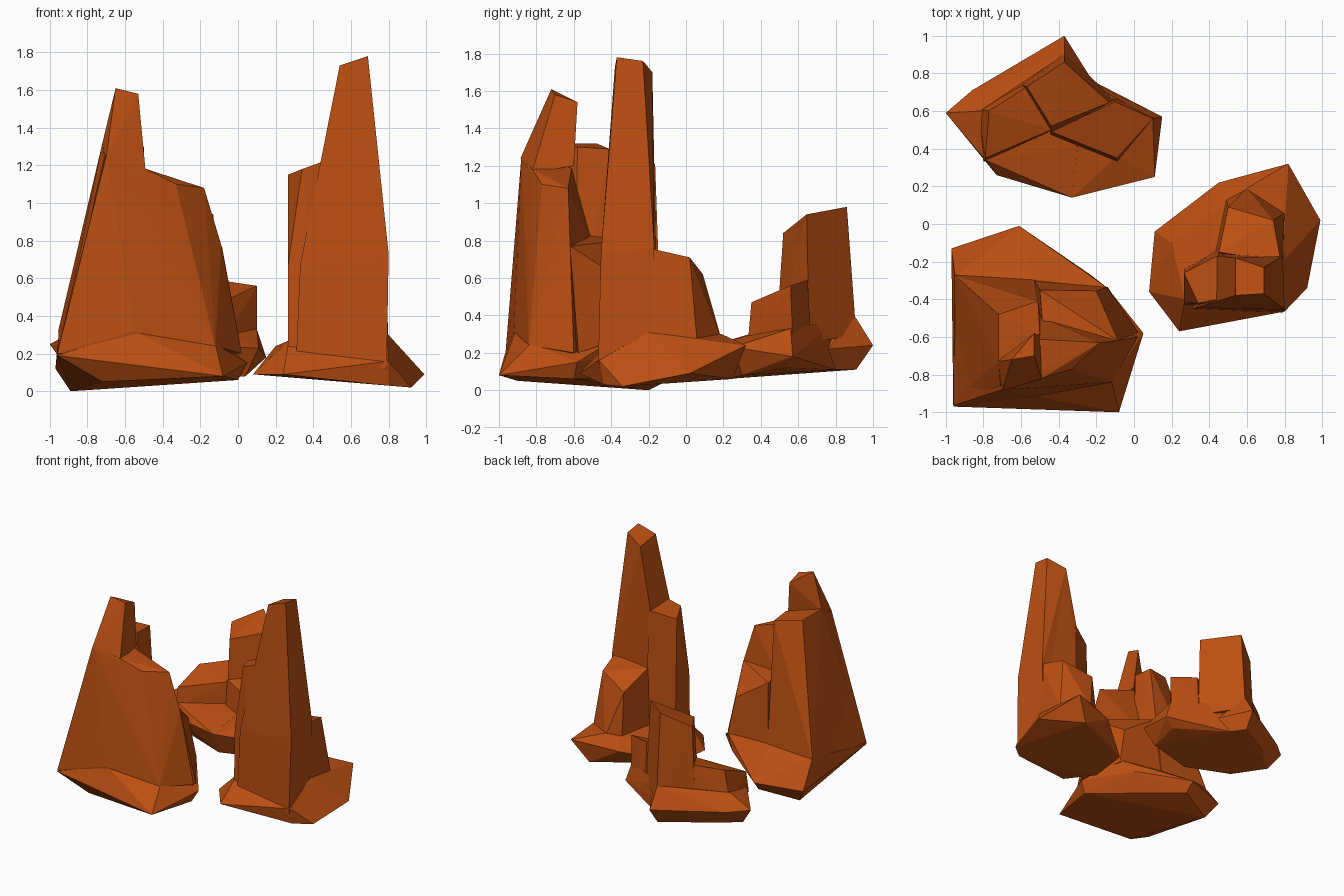
import bpy, bmesh, math

rust = bpy.data.materials.new("rust_orange_rock")
rust.diffuse_color = (0.5, 0.078, 0.006, 1)


def rock(name, *points):
    """Faceted boulder: convex hull of its corner points, coplanar faces merged."""
    bm = bmesh.new()
    for p in points:
        bm.verts.new(p)
    res = bmesh.ops.convex_hull(bm, input=bm.verts[:])
    inner = [g for g in res["geom_interior"] if isinstance(g, bmesh.types.BMVert)]
    bmesh.ops.delete(bm, geom=inner, context='VERTS')
    bmesh.ops.dissolve_limit(bm, angle_limit=math.radians(2),
                             verts=bm.verts[:], edges=bm.edges[:])
    bmesh.ops.recalc_face_normals(bm, faces=bm.faces[:])
    me = bpy.data.meshes.new(name)
    bm.to_mesh(me)
    bm.free()
    me.materials.append(rust)
    ob = bpy.data.objects.new(name, me)
    bpy.context.collection.objects.link(ob)
    return ob


def fuse(name, base, *parts):
    """Weld the boulders of one outcrop into a single solid."""
    for p in parts:
        m = base.modifiers.new("union_" + p.name, 'BOOLEAN')
        m.operation, m.solver, m.object = 'UNION', 'EXACT', p
    dg = bpy.context.evaluated_depsgraph_get()
    solid = bpy.data.meshes.new_from_object(base.evaluated_get(dg))
    base.modifiers.clear()
    base.data = solid
    base.name = solid.name = name
    for p in parts:
        bpy.data.objects.remove(p)


# --- front left outcrop: footing, body, rear shoulder, spire, east step
fuse("front_left_outcrop",
     rock("left_footing",
          (-.89, -.2, 0), (-.72, -.9, .05), (0, -.6, .06), (-.6, -.08, .06),
          (-.96, -.97, .19), (-.08, -1, .08), (.05, -.58, .15), (-.23, -.27, .2),
          (-.61, -.01, .14), (-.97, -.13, .12),
          (-.95, -.28, .33), (-.53, -.3, .33), (-.14, -.34, .3),
          (-.55, -.91, .32), (-.12, -.83, .25)),
     rock("left_body",
          (-.96, -.965, .2), (-.55, -.92, .32), (-.12, -.84, .24), (.02, -.6, .2),
          (-.95, -.3, .3), (-.45, -.55, .25), (-.09, -.62, .78),
          (-.7, -.88, 1.25), (-.49, -.82, 1.18), (-.33, -.77, 1.1),
          (-.18, -.63, 1.08), (-.48, -.6, 1.12), (-.72, -.6, 1.25)),
     rock("left_rear_shoulder",
          (-.955, -.27, .32), (-.53, -.295, .31), (-.95, -.93, .2), (-.48, -.6, .2),
          (-.72, -.48, 1.32), (-.51, -.41, 1.29), (-.5, -.58, 1.3),
          (-.71, -.86, 1.24), (-.72, -.73, 1.32)),
     rock("left_spire",
          (-.7, -.885, 1.24), (-.49, -.825, 1.16), (-.5, -.6, 1.2), (-.725, -.73, 1.3),
          (-.65, -.72, 1.61), (-.53, -.7, 1.58), (-.53, -.58, 1.54)),
     rock("left_east_step",
          (-.53, -.3, .29), (-.14, -.335, .28), (.02, -.575, .2), (-.5, -.65, .2),
          (-.5, -.35, .8), (-.2, -.355, .6), (-.085, -.62, .77), (-.48, -.6, .84)))

# --- right outcrop: footing, tower, side shaft, rear step
fuse("right_outcrop",
     rock("right_footing",
          (.92, -.34, .02), (.8, -.44, .03), (.45, -.46, .06), (.7, .25, .06),
          (.4, .12, .09), (.08, -.36, .09), (.24, -.57, .09), (.11, -.04, .1),
          (.99, .02, .09), (.45, .22, .2), (.82, .32, .24), (.8, -.465, .16),
          (.2, -.1, .24), (.27, -.4, .27), (.5, .15, .28), (.79, -.2, .31),
          (.6, .19, .3)),
     rock("right_tower",
          (.31, -.45, .2), (.79, -.47, .12), (.79, -.17, .2), (.43, -.15, .2),
          (.33, -.445, .67), (.8, -.455, .73), (.79, -.17, .76), (.44, -.16, .75),
          (.43, -.41, 1.22), (.44, -.17, 1.2),
          (.54, -.38, 1.73), (.69, -.37, 1.78), (.69, -.23, 1.76), (.54, -.18, 1.7)),
     rock("right_side_shaft",
          (.265, -.43, .2), (.46, -.44, .2), (.265, -.24, .2), (.46, -.13, .2),
          (.265, -.26, 1.15), (.265, -.42, .66), (.34, -.42, 1.18),
          (.45, -.4, 1.22), (.45, -.165, 1.21)),
     rock("right_rear_step",
          (.42, -.2, .2), (.795, -.22, .2), (.8, .06, .25), (.6, .19, .27),
          (.49, .13, .25), (.45, -.15, .74), (.78, -.2, .76), (.74, .02, .71),
          (.5, .09, .62)))

# --- back outcrop: two-part footing, tower, west step, east step
fuse("back_outcrop",
     rock("back_west_footing",
          (-.9, .55, .11), (-.7, .34, .08), (-.33, .22, .06), (-.25, .72, .11),
          (-.38, .91, .11), (-.7, .72, .12),
          (-1, .59, .25), (-.73, .26, .22), (-.33, .14, .24), (-.37, 1, .24),
          (-.3, .86, .22), (-.22, .76, .22), (-.86, .71, .24),
          (-.79, .34, .3), (-.3, .4, .3), (-.37, .9, .4), (-.82, .6, .35)),
     rock("back_east_footing",
          (-.33, .22, .06), (.04, .3, .08), (.06, .54, .12), (-.3, .8, .11),
          (-.5, .5, .09), (-.33, .14, .24), (.11, .25, .23), (.15, .57, .18),
          (-.22, .76, .22), (-.09, .36, .3), (.1, .56, .33), (-.37, .82, .38),
          (-.5, .4, .29)),
     rock("back_tower",
          (-.6, .74, .25), (-.37, .91, .3), (-.1, .66, .25), (-.44, .48, .25),
          (-.57, .73, .87), (-.37, .86, .98), (-.13, .645, .94), (-.44, .52, .84)),
     rock("back_west_step",
          (-.83, .61, .25), (-.8, .33, .25), (-.42, .5, .2), (-.45, .84, .25),
          (-.77, .6, .52), (-.79, .35, .42), (-.44, .5, .5), (-.56, .735, .56)),
     rock("back_east_step",
          (-.45, .47, .2), (-.09, .33, .25), (.1, .57, .25), (-.1, .67, .25),
          (-.44, .49, .52), (-.09, .35, .47), (.1, .56, .56), (-.1, .65, .59)))
